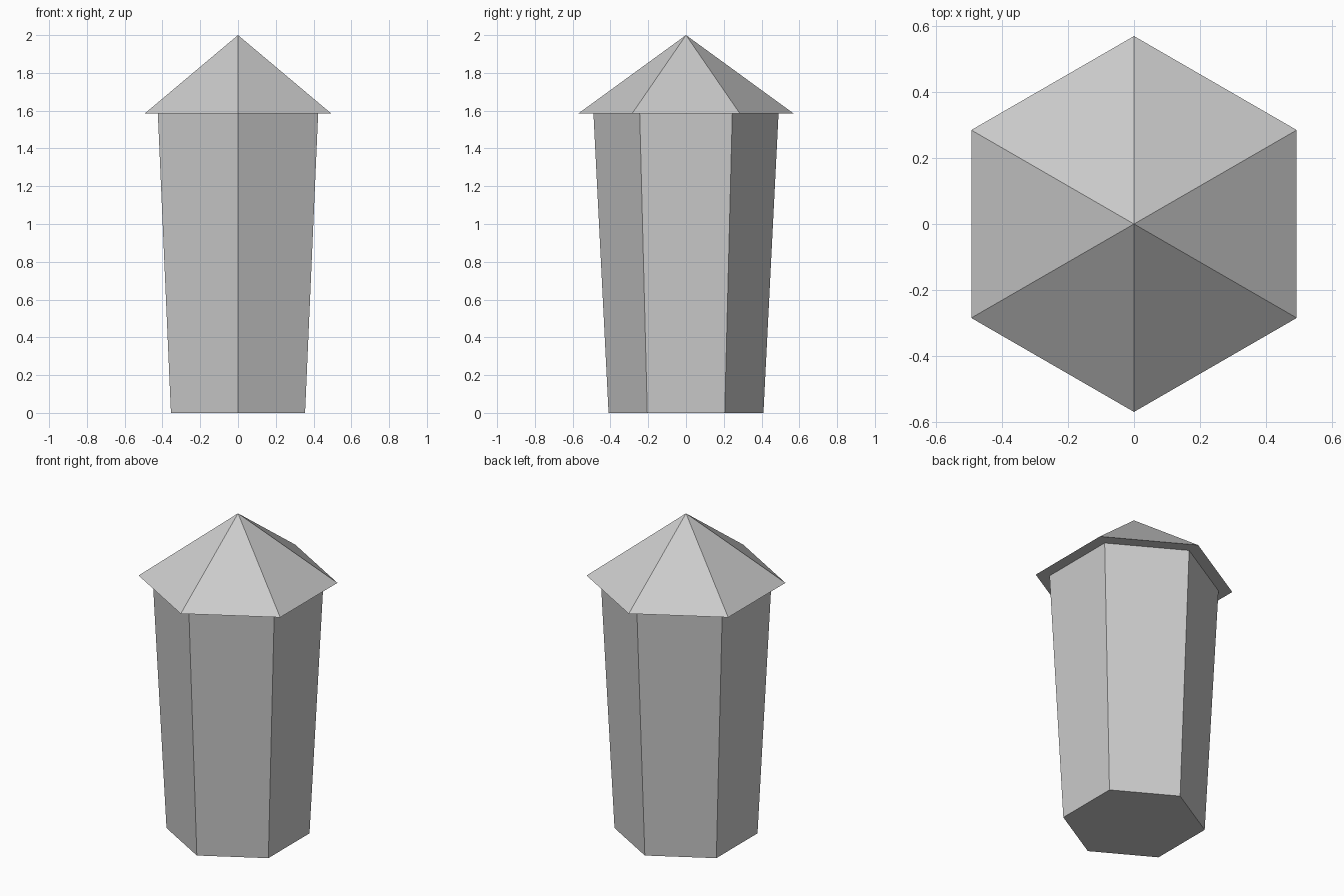
import bpy

if "Cube" in bpy.data.objects:
    bpy.data.objects.remove(bpy.data.objects["Cube"])

SIDES = 6
EAVES_Z = 1.585
TOP_Z = 2.0


def hex_cone(name, r_bottom, r_top, z0, z1):
    """Six-sided tapered solid with corners on the y axis."""
    bpy.ops.mesh.primitive_cone_add(
        vertices=SIDES, radius1=r_bottom, radius2=r_top,
        depth=z1 - z0, location=(0, 0, (z0 + z1) / 2))
    obj = bpy.context.object
    obj.name = name
    return obj


# Body flaring gently towards the eaves
hex_cone("body", 0.41, 0.49, 0.0, EAVES_Z)

# Pointed roof overhanging the body
hex_cone("roof", 0.57, 0.0, EAVES_Z, TOP_Z)
